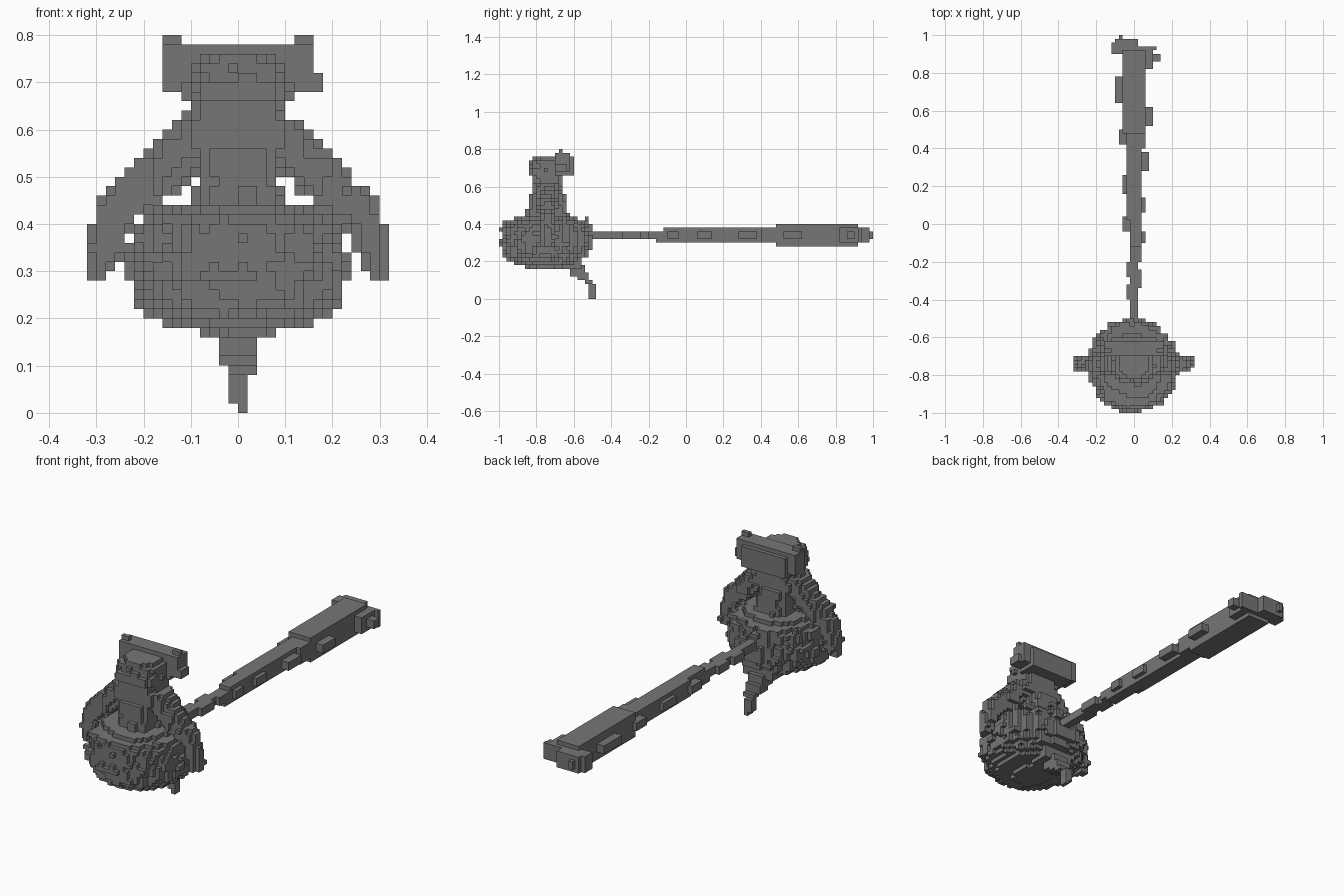
import bpy
import bmesh
import math
import random
from mathutils import Vector, noise

random.seed(4)
S = 0.02          # size of one cube
cells = {}        # cube index -> part name

if "Cube" in bpy.data.objects:
    bpy.data.objects.remove(bpy.data.objects["Cube"])

grey = bpy.data.materials.new("stone_grey")
grey.use_nodes = True
colour = (0.18, 0.18, 0.18, 1)
grey.diffuse_color = colour
grey.node_tree.nodes["Principled BSDF"].inputs["Base Color"].default_value = colour


def fill(part, lo, hi, inside=lambda p: True):
    """Add every cube between two corners whose centre passes the test."""
    a = [round(v / S) for v in lo]
    b = [round(v / S) for v in hi]
    for i in range(a[0], b[0]):
        for j in range(a[1], b[1]):
            for k in range(a[2], b[2]):
                p = Vector((i + 0.5, j + 0.5, k + 0.5)) * S
                if inside(p):
                    cells.setdefault((i, j, k), part)


def rough(p, amount):
    return amount * noise.noise(p * 23)


def column(part, levels, cy, bumps, power=2):
    """Stack of rounded layers: (bottom, top, half width, half depth)."""
    for z0, z1, rx, ry in levels:
        fill(part, (-rx - 0.04, cy - ry - 0.04, z0), (rx + 0.04, cy + ry + 0.04, z1),
             lambda p: abs(p.x / rx) ** power + abs((p.y - cy) / ry) ** power
             < 1 + rough(p, bumps))


def limb(part, points, lo, hi):
    """Tapered tube along points given as (x, y, z, radius)."""
    def inside(p):
        for a, b in zip(points, points[1:]):
            s, e = Vector(a[:3]), Vector(b[:3])
            t = max(0, min(1, (p - s).dot(e - s) / (e - s).length_squared))
            if (p - s.lerp(e, t)).length < a[3] + (b[3] - a[3]) * t + rough(p, 0.012):
                return True
        return False
    fill(part, lo, hi, inside)


# Round belly
column("belly", [
    (0.16, 0.18, 0.08, 0.10), (0.18, 0.20, 0.16, 0.17), (0.20, 0.22, 0.19, 0.20),
    (0.22, 0.24, 0.21, 0.22), (0.24, 0.28, 0.22, 0.23), (0.28, 0.34, 0.235, 0.24),
    (0.34, 0.40, 0.22, 0.235), (0.40, 0.42, 0.20, 0.22), (0.42, 0.44, 0.16, 0.17),
], -0.75, 0.22, 2.1)

# Torso and shoulders
column("torso", [
    (0.42, 0.48, 0.09, 0.11), (0.48, 0.56, 0.085, 0.10), (0.56, 0.60, 0.13, 0.085),
    (0.60, 0.62, 0.14, 0.08), (0.62, 0.68, 0.10, 0.085),
], -0.74, 0.3, 3)

# Head
column("head", [
    (0.66, 0.70, 0.11, 0.11), (0.70, 0.74, 0.10, 0.10), (0.74, 0.76, 0.08, 0.08),
], -0.73, 0.3, 3)

# Wide crest across the back of the head, with two small horns
fill("crest", (-0.16, -0.70, 0.68), (0.16, -0.62, 0.78))
fill("crest", (-0.12, -0.70, 0.66), (0.12, -0.60, 0.76))
fill("crest", (0.16, -0.70, 0.68), (0.18, -0.64, 0.72))
for x0, x1 in ((-0.16, -0.12), (0.12, 0.16)):
    fill("horns", (x0, -0.68, 0.78), (x1, -0.66, 0.80))

# Arms hanging beside the belly
for name, s in (("left_arm", 1), ("right_arm", -1)):
    limb(name, [(s * 0.09, -0.74, 0.58, 0.058), (s * 0.18, -0.74, 0.495, 0.054),
                (s * 0.26, -0.74, 0.42, 0.042), (s * 0.295, -0.74, 0.31, 0.034)],
         (-0.32, -0.82, 0.28), (0.32, -0.66, 0.64))

# Tail stepping down behind
fill("tail", (-0.08, -0.66, 0.16), (0.08, -0.56, 0.20))
fill("tail", (-0.04, -0.62, 0.12), (0.04, -0.54, 0.18))
fill("tail", (-0.04, -0.58, 0.10), (0.04, -0.52, 0.14))
fill("tail", (-0.02, -0.54, 0.08), (0.04, -0.50, 0.10))
fill("tail", (-0.02, -0.52, 0.02), (0.02, -0.48, 0.08))
fill("tail", (0.0, -0.52, 0.0), (0.02, -0.48, 0.02))
fill("tail", (-0.06, -0.54, 0.26), (0.06, -0.50, 0.32))

# Long shaft, thickening toward the far end
for y0, y1, x0, x1, z0, z1 in (
    (-0.56, -0.16, -0.02, 0.02, 0.32, 0.36), (-0.16, -0.12, -0.02, 0.04, 0.30, 0.36),
    (-0.12, 0.02, -0.02, 0.04, 0.30, 0.38), (0.02, 0.40, -0.04, 0.04, 0.30, 0.38),
    (0.40, 0.48, -0.04, 0.06, 0.30, 0.38), (0.48, 0.92, -0.06, 0.06, 0.28, 0.40),
):
    fill("shaft", (x0, y0, z0), (x1, y1, z1))

# Knots alternating along the shaft sides
for y0, y1, x in (
    (-0.40, -0.32, -0.04), (-0.34, -0.24, 0.04), (-0.28, -0.20, -0.04),
    (-0.20, -0.12, 0.04), (-0.10, -0.04, 0.06), (-0.04, 0.04, -0.06),
    (0.06, 0.14, 0.06), (0.16, 0.26, -0.06), (0.28, 0.38, 0.08),
    (0.42, 0.50, -0.08), (0.52, 0.62, 0.10), (0.64, 0.78, -0.10),
):
    fill("knots", (min(x, 0), y0, 0.32), (max(x, 0), y1, 0.36))

# Cross-shaped end of the shaft
fill("shaft_end", (-0.10, 0.92, 0.30), (0.12, 0.94, 0.38))
fill("shaft_end", (-0.12, 0.90, 0.30), (0.0, 0.96, 0.38))
fill("shaft_end", (-0.10, 0.94, 0.30), (0.02, 0.98, 0.38))
fill("shaft_end", (-0.08, 0.98, 0.32), (-0.06, 1.0, 0.36))
fill("shaft_end", (0.04, 0.82, 0.30), (0.10, 0.94, 0.38))
fill("shaft_end", (0.08, 0.86, 0.32), (0.14, 0.90, 0.36))

# Scattered chips that roughen the belly
for n in range(90):
    a, z = random.uniform(0, math.tau), random.uniform(0.22, 0.42)
    x, y = 0.215 * math.cos(a), -0.75 + 0.225 * math.sin(a)
    w = random.choice((0.02, 0.04))
    if abs(x) < 0.2:
        fill("belly", (x - w / 2, y - 0.01, z), (x + w / 2, y + 0.01, z + 0.02))

# Build one mesh for each part from the exposed cube faces only
for part in sorted(set(cells.values())):
    bm = bmesh.new()
    verts = {}
    for cell in [c for c, owner in cells.items() if owner == part]:
        for axis in range(3):
            for side in (0, 1):
                near = list(cell)
                near[axis] += 2 * side - 1
                if tuple(near) in cells:
                    continue
                ring = []
                for u, v in ((0, 0), (1, 0), (1, 1), (0, 1)):
                    c = list(cell)
                    c[axis] += side
                    c[(axis + 1) % 3] += u
                    c[(axis + 2) % 3] += v
                    key = tuple(c)
                    if key not in verts:
                        verts[key] = bm.verts.new(Vector(key) * S)
                    ring.append(verts[key])
                bm.faces.new(ring if side else ring[::-1])
    mesh = bpy.data.meshes.new(part)
    bm.to_mesh(mesh)
    bm.free()
    mesh.materials.append(grey)
    bpy.context.collection.objects.link(bpy.data.objects.new(part, mesh))
